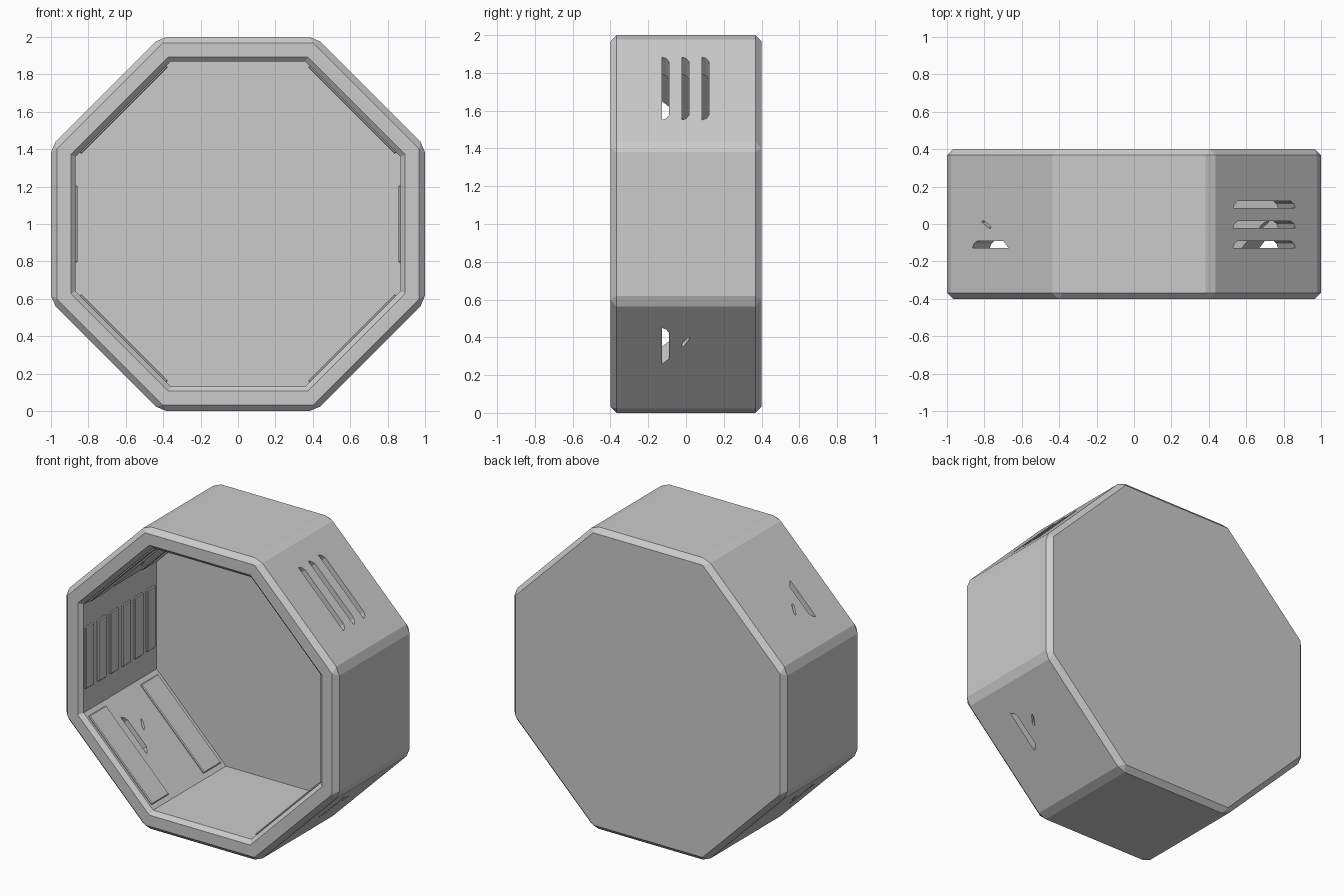
import bpy, bmesh
from math import cos, sin, pi, radians, sqrt
from mathutils import Vector, Matrix

if "Cube" in bpy.data.objects:
    bpy.data.objects.remove(bpy.data.objects["Cube"])

CENTRE = Vector((0, 0, 1))


def make_object(name, bm):
    bmesh.ops.recalc_face_normals(bm, faces=bm.faces)
    mesh = bpy.data.meshes.new(name)
    bm.to_mesh(mesh)
    bm.free()
    obj = bpy.data.objects.new(name, mesh)
    bpy.context.collection.objects.link(obj)
    return obj


def loft(name, loops):
    """Closed solid through a list of equal-length point loops."""
    bm = bmesh.new()
    rings = [[bm.verts.new(p) for p in loop] for loop in loops]
    n = len(rings[0])
    for a, b in zip(rings, rings[1:]):
        for i in range(n):
            j = (i + 1) % n
            bm.faces.new((a[i], a[j], b[j], b[i]))
    bm.faces.new(rings[0])
    bm.faces.new(rings[-1])
    return make_object(name, bm)


def octagon(apothem, y):
    r = apothem / cos(pi / 8)
    return [CENTRE + Vector((r * cos(pi / 8 + k * pi / 4), y, r * sin(pi / 8 + k * pi / 4)))
            for k in range(8)]


def apply_modifier(obj, mod):
    bpy.context.view_layer.objects.active = obj
    bpy.ops.object.modifier_apply(modifier=mod.name)


def cut(obj, cutter):
    mod = obj.modifiers.new("cut", 'BOOLEAN')
    mod.operation = 'DIFFERENCE'
    mod.solver = 'EXACT'
    mod.object = cutter
    apply_modifier(obj, mod)
    bpy.data.objects.remove(cutter)


def slot_cutter(sx, sz, profile, dy=0):
    """Prism through a diagonal wall; profile is (distance along wall, y)."""
    normal = Vector((sx, 0, sz)) / sqrt(2)
    along = Vector((sx, 0, -sz)) / sqrt(2)
    loops = [[CENTRE + normal * d + along * t + Vector((0, y + dy, 0)) for t, y in profile]
             for d in (0.8, 1.1)]
    return loft("slot_cutter", loops)


def wall_bar(bm, angle, y, length, width, top=0.857, base=0.88):
    """Raised bevelled bar on the inner wall that lies at the given angle."""
    m = (Matrix.Translation(CENTRE) @ Matrix.Rotation(-angle, 4, 'Y')
         @ Matrix.Translation(((top + base) / 2, y, 0))
         @ Matrix.Diagonal((base - top, width, length, 1)))
    verts = bmesh.ops.create_cube(bm, size=1, matrix=m)['verts']
    edges = list({e for v in verts for e in v.link_edges})
    bmesh.ops.bevel(bm, geom=edges, offset=0.005, segments=1, affect='EDGES')


# Octagonal shell with chamfered edges
shell = loft("octagon_shell", [octagon(1, -0.4), octagon(1, 0.4)])
bevel = shell.modifiers.new("chamfer", 'BEVEL')
bevel.width = 0.032
bevel.segments = 1
bevel.limit_method = 'ANGLE'
bevel.angle_limit = radians(30)
apply_modifier(shell, bevel)

# Deep cavity open to the front, with a chamfered lip
cut(shell, loft("cavity_cutter", [octagon(0.915, -0.42), octagon(0.868, -0.375),
                                  octagon(0.868, 0.388)]))

# Three full vent slots on the upper right wall
full_slot = [(-0.25, -0.127), (0.22, -0.127), (0.21, -0.105), (0.185, -0.09),
             (-0.215, -0.09), (-0.24, -0.105)]
for i in range(3):
    cut(shell, slot_cutter(1, 1, full_slot, i * 0.106))

# One short slot and one small sliver on the other diagonal walls
short_slot = [(-0.05, -0.127), (0.222, -0.127), (0.21, -0.105), (0.185, -0.09), (-0.01, -0.09)]
sliver = [(0.08, -0.022), (0.10, -0.022), (0.15, 0.01), (0.15, 0.016), (0.135, 0.017), (0.09, -0.008)]
for sx, sz in ((-1, 1), (-1, -1), (1, -1)):
    cut(shell, slot_cutter(sx, sz, short_slot))
    cut(shell, slot_cutter(sx, sz, sliver))

# Six upright ribs on each side wall
for name, angle in (("right_wall_ribs", 0), ("left_wall_ribs", pi)):
    bm = bmesh.new()
    for i in range(6):
        wall_bar(bm, angle, (i - 2.5) * 0.129, 0.41, 0.09)
    make_object(name, bm)

# Two long strips on each diagonal wall, either side of the vents
names = ("upper_right_strips", "upper_left_strips", "lower_left_strips", "lower_right_strips")
for k, name in enumerate(names):
    bm = bmesh.new()
    for y in (-0.272, 0.272):
        wall_bar(bm, pi / 4 + k * pi / 2, y, 0.655, 0.178)
    make_object(name, bm)
